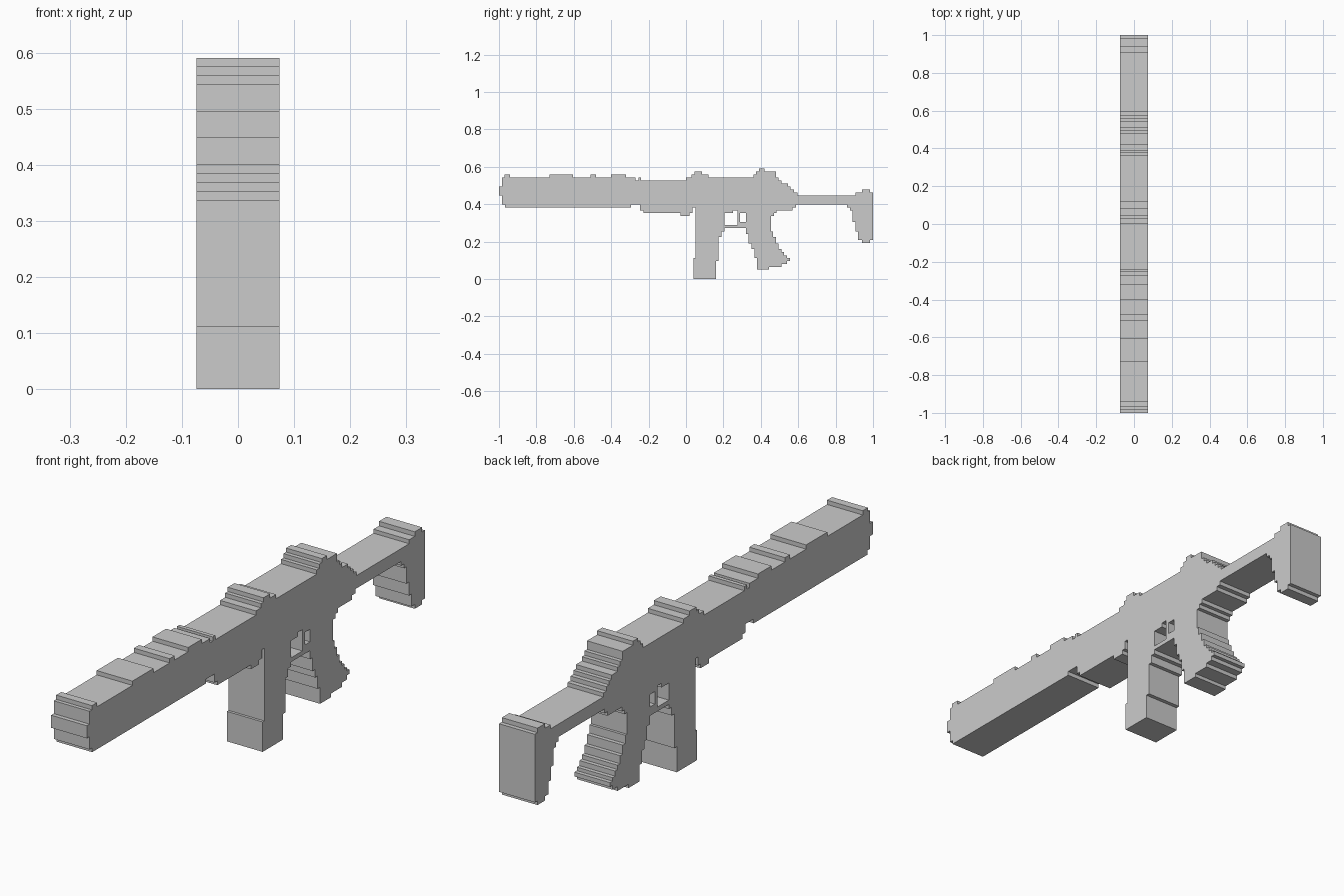
import bpy, bmesh

if "Cube" in bpy.data.objects:
    bpy.data.objects.remove(bpy.data.objects["Cube"])

HALF = 0.074  # half thickness of the whole slab


def staircase(steps, end):
    """Turn (start, level) steps into the corner points of a stair line."""
    pts = []
    for i, (start, level) in enumerate(steps):
        stop = steps[i + 1][0] if i + 1 < len(steps) else end
        pts += [(start, level), (stop, level)]
    return pts


def stepped_part(name, low, high, end, upright=False):
    """Extrude the area between two stair lines; upright parts step along z."""
    outline = staircase(high, end) + staircase(low, end)[::-1]
    bm = bmesh.new()
    verts = []
    for a, b in outline:
        y, z = (b, a) if upright else (a, b)
        verts.append(bm.verts.new((-HALF, y, z)))
    face = bm.faces.new(verts)
    out = bmesh.ops.extrude_face_region(bm, geom=[face])
    moved = [g for g in out["geom"] if isinstance(g, bmesh.types.BMVert)]
    bmesh.ops.translate(bm, verts=moved, vec=(2 * HALF, 0, 0))
    bmesh.ops.recalc_face_normals(bm, faces=bm.faces)
    mesh = bpy.data.meshes.new(name)
    bm.to_mesh(mesh)
    bm.free()
    obj = bpy.data.objects.new(name, mesh)
    bpy.context.collection.objects.link(obj)
    return obj


def block(name, y0, y1, z0, z1):
    return stepped_part(name, [(y0, z0)], [(y0, z1)], y1)


# Long front housing with the muzzle and top rail bumps
stepped_part(
    "front_housing",
    [(-1, .448), (-.984, .40), (-.968, .384), (-.295, .40), (-.245, .368),
     (-.228, .352), (-.03, .336)],
    [(-1, .495), (-.984, .543), (-.97, .559), (-.94, .543), (-.73, .559),
     (-.605, .543), (-.51, .559), (-.48, .543), (-.40, .559), (-.32, .543),
     (-.27, .527), (-.255, .543), (-.24, .527)], 0)

# Receiver with front and rear sights, sloping down to the stock
stepped_part(
    "receiver",
    [(0, .336), (.02, .352), (.035, .384), (.05, .368), (.57, .384), (.588, .40)],
    [(0, .543), (.03, .559), (.045, .575), (.085, .559), (.12, .543),
     (.36, .559), (.375, .575), (.39, .59), (.42, .575), (.48, .543),
     (.495, .527), (.51, .511), (.545, .495), (.56, .48), (.577, .463)], .595)

# Magazine, stepping forward toward the bottom
stepped_part(
    "magazine",
    [(0, .04), (.112, .05)],
    [(0, .16), (.096, .175), (.224, .19), (.255, .207)], .368, upright=True)

# Trigger guard and trigger
block("guard_bar", .207, .335, .272, .288)
block("guard_top", .207, .25, .352, .368)
block("trigger", .275, .29, .288, .368)
block("guard_rear_floor", .29, .32, .288, .305)
block("guard_rear_top", .29, .32, .352, .368)

# Pistol grip
stepped_part(
    "grip",
    [(.05, .38), (.112, .365), (.16, .35), (.19, .335), (.24, .32)],
    [(.05, .445), (.064, .51), (.08, .54), (.096, .555), (.112, .54),
     (.125, .525), (.144, .51), (.16, .495), (.19, .48), (.224, .465),
     (.255, .455), (.336, .47), (.352, .485)], .368, upright=True)

# Stock tube
block("stock_tube", .595, .86, .40, .448)

# Shoulder stock
stepped_part(
    "shoulder_stock",
    [(.86, .384), (.876, .368), (.89, .305), (.905, .255), (.92, .208),
     (.94, .192), (.984, .208)],
    [(.86, .448), (.907, .463), (.94, .48), (.984, .463)], 1)
